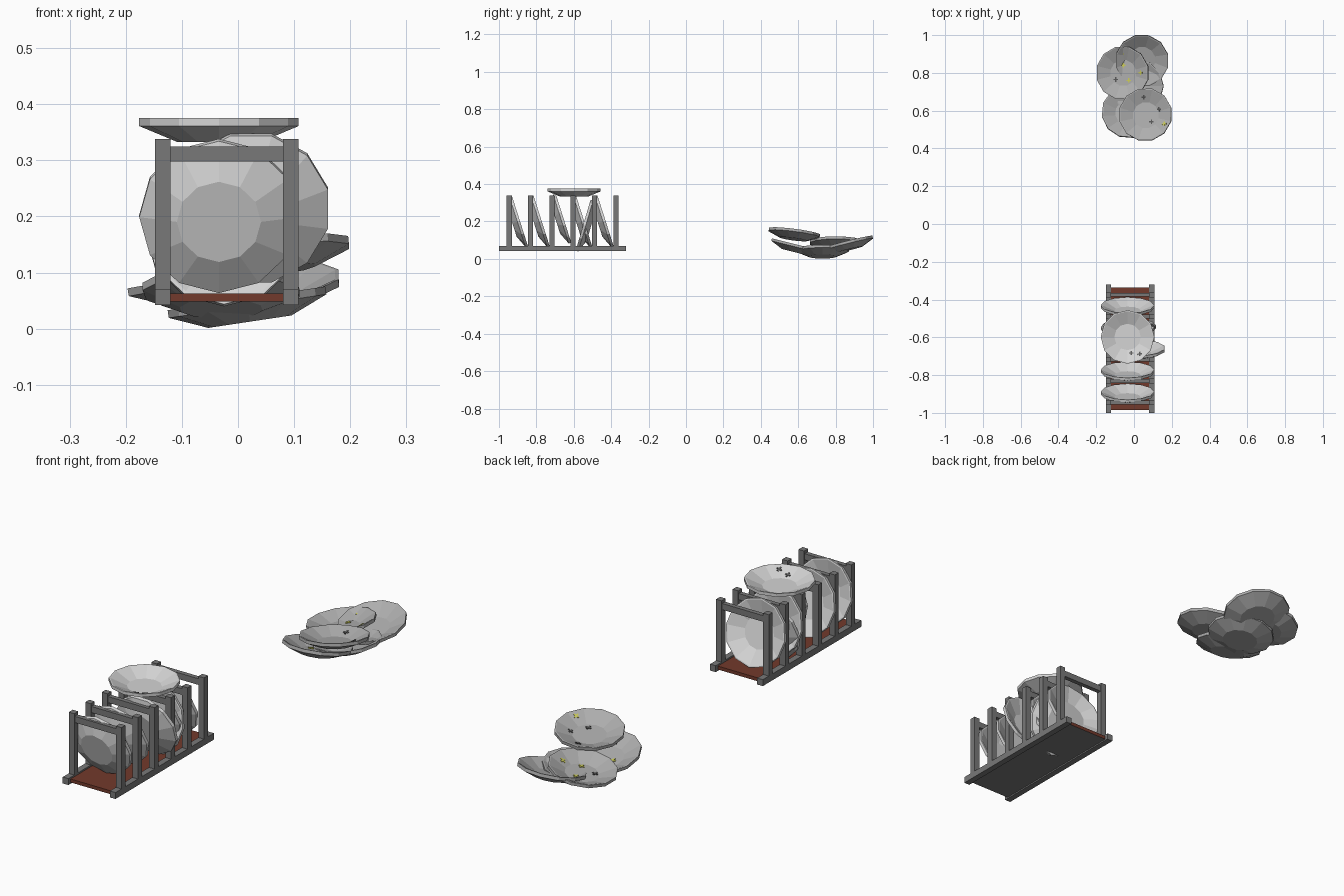
import bpy, bmesh, math
from mathutils import Vector, Matrix

if "Cube" in bpy.data.objects:
    bpy.data.objects.remove(bpy.data.objects["Cube"])


def material(name, rgb):
    m = bpy.data.materials.new(name)
    m.diffuse_color = (*rgb, 1)
    m.use_nodes = True
    m.node_tree.nodes["Principled BSDF"].inputs["Base Color"].default_value = m.diffuse_color
    return m


METAL = material("rack grey", (0.19, 0.19, 0.19))
BROWN = material("tray brown", (0.17, 0.042, 0.025))
CLEAN = material("clean plate white", (0.66, 0.66, 0.66))
DIRTY = material("used plate grey", (0.42, 0.42, 0.42))
YELLOW = material("crumb yellow", (0.6, 0.6, 0.1))
DARK = material("crumb dark", (0.1, 0.1, 0.1))


def finish(name, bm, mats):
    me = bpy.data.meshes.new(name)
    bm.to_mesh(me)
    bm.free()
    for m in mats:
        me.materials.append(m)
    ob = bpy.data.objects.new(name, me)
    bpy.context.collection.objects.link(ob)
    return ob


def box(name, lo, hi, mats):
    bm = bmesh.new()
    lo, hi = Vector(lo), Vector(hi)
    size = hi - lo
    bmesh.ops.create_cube(bm, size=1, matrix=Matrix.Translation((lo + hi) / 2) @ Matrix.Diagonal((*size, 1)))
    if len(mats) > 1:  # underside takes the second colour
        for f in bm.faces:
            if f.normal.z < -0.5:
                f.material_index = 1
    return finish(name, bm, mats)


# Plate profile (radius, height): foot, rim, inner well
SIDES = 12
PROFILE = [(0.075, 0), (0.142, 0.028), (0.142, 0.042), (0.136, 0.042), (0.07, 0.012)]


def crumb(name, frame, x, y, mat):
    # small flat cross lying on the plate's inner surface
    r = math.hypot(x, y)
    z = 0.0135 + max(0, r - 0.068) * 0.455
    bm = bmesh.new()
    for sx, sy in ((0.024, 0.007), (0.007, 0.024)):
        bmesh.ops.create_cube(bm, size=1, matrix=Matrix.Diagonal((sx, sy, 0.003, 1)))
    tilt = Vector((-x * 0.45 / r, -y * 0.45 / r, 1)) if r > 0.07 else Vector((0, 0, 1))
    q = Vector((0, 0, 1)).rotation_difference(tilt)
    finish(name, bm, [mat]).matrix_world = frame @ Matrix.Translation((x, y, z)) @ q.to_matrix().to_4x4()


def plate(name, rim, normal, mat, spin=0, yellow=(), dark=()):
    bm = bmesh.new()
    rings = []
    for r, z in PROFILE:
        rings.append([bm.verts.new((r * math.cos(a), r * math.sin(a), z))
                      for a in (2 * math.pi * i / SIDES + math.radians(spin) for i in range(SIDES))])
    for a, b in zip(rings, rings[1:]):
        for i in range(SIDES):
            j = (i + 1) % SIDES
            bm.faces.new((a[i], a[j], b[j], b[i]))
    bm.faces.new(rings[0][::-1])
    bm.faces.new(rings[-1])
    n = Vector(normal).normalized()
    q = Vector((0, 0, 1)).rotation_difference(n)
    frame = Matrix.Translation(Vector(rim) - n * 0.042) @ q.to_matrix().to_4x4()
    finish(name, bm, [mat]).matrix_world = frame
    for mat_c, spots in ((YELLOW, yellow), (DARK, dark)):
        for x, y in spots:
            crumb(name + "_crumb", frame, x, y, mat_c)


# Rack: tray, rails, posts and cross bars
XL, XR, H = -0.134, 0.094, 0.0135
box("tray", (XL, -0.985, 0.048), (XR, -0.335, 0.063), [BROWN, METAL])
for x in (XL, XR):
    box("side_rail", (x - H, -1, 0.042), (x + H, -0.32, 0.07), [METAL])
for i in range(6):
    y = -0.945 + 0.114 * i
    for x in (XL, XR):
        box("rack_post", (x - H, y - H, 0.06), (x + H, y + H, 0.338), [METAL])
    box("cross_bar", (XL + H, y - 0.01, 0.298), (XR - H, y + 0.01, 0.325), [METAL])

# Clean plates leaning in the rack
LEAN = (0, 0.953, 0.303)
for y in (-0.888, -0.772, -0.545, -0.43):
    plate("rack_plate", (-0.034, y, 0.203), LEAN, CLEAN)
plate("shifted_plate", (0.023, -0.655, 0.217), LEAN, CLEAN, 15)
plate("reversed_plate", (-0.025, -0.55, 0.18), (0, -0.96, 0.28), CLEAN)

# Plate lying on top of the rack
plate("top_plate", (-0.034, -0.598, 0.375), (0, 0, 1), CLEAN, 0,
      dark=[(0.02, -0.085), (0.065, -0.09)])

# Pile of used plates
plate("pile_bottom_plate", (0.015, 0.73, 0.054), (-0.15, 0, 1), DIRTY)
plate("pile_back_plate", (0.042, 0.863, 0.09), (-0.05, -0.25, 1), DIRTY, 15, yellow=[(-0.09, 0.035)])
plate("pile_front_plate", (-0.03, 0.595, 0.076), (0, 0.25, 1), DIRTY, 10,
      yellow=[(-0.035, 0.01)], dark=[(0.02, -0.08)])
plate("pile_left_plate", (-0.062, 0.80, 0.096), (-0.18, 0, 1), DIRTY, 15,
      yellow=[(0.0, 0.04), (0.03, -0.04), (0.095, 0.0)], dark=[(-0.04, -0.035)])
plate("pile_top_plate", (0.06, 0.58, 0.147), (-0.1, 0.13, 1), DIRTY, 15,
      yellow=[(0.1, -0.05)], dark=[(-0.01, 0.095), (0.07, 0.03), (0.03, -0.035)])
